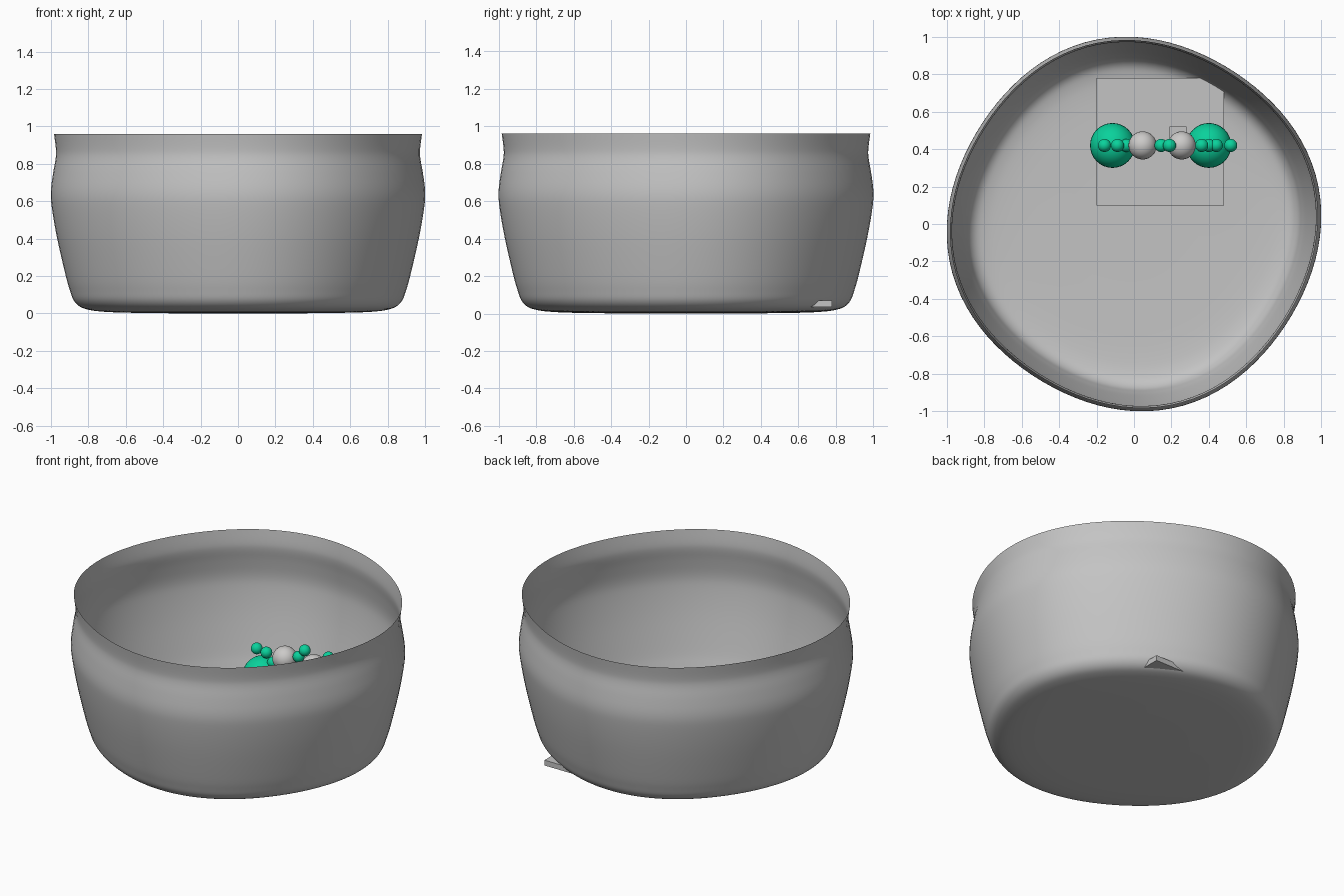
import bpy, bmesh, math

cube = bpy.data.objects.get("Cube")
if cube:
    bpy.data.objects.remove(cube, do_unlink=True)


def material(name, rgb):
    m = bpy.data.materials.new(name)
    m.use_nodes = True
    m.diffuse_color = (*rgb, 1)
    bsdf = next(n for n in m.node_tree.nodes if n.type == 'BSDF_PRINCIPLED')
    bsdf.inputs["Base Color"].default_value = (*rgb, 1)
    return m


GREY = material("bowl grey", (0.55, 0.55, 0.55))
PALE = material("pale grey", (0.60, 0.59, 0.58))
GREEN = material("sea green", (0.003, 0.64, 0.33))


def add(name, bm, mat, smooth=True):
    me = bpy.data.meshes.new(name)
    bmesh.ops.recalc_face_normals(bm, faces=bm.faces)
    for f in bm.faces:
        f.smooth = smooth
    bm.to_mesh(me)
    bm.free()
    me.materials.append(mat)
    ob = bpy.data.objects.new(name, me)
    bpy.context.collection.objects.link(ob)
    return ob


def spline(pts, steps=4):
    # smooth curve through the profile points
    out = []
    for i in range(len(pts) - 1):
        p = [pts[max(0, min(len(pts) - 1, i + k))] for k in (-1, 0, 1, 2)]
        for s in range(steps):
            t = s / steps
            out.append([0.5 * (2 * b + (c - a) * t + (2 * a - 5 * b + 4 * c - d) * t * t
                               + (3 * b - a - 3 * c + d) * t ** 3) for a, b, c, d in zip(*p)])
    return out + [list(pts[-1])]


# Bowl: thin open shell, slightly four-sided and twisted in plan
PROFILE = [(0.3, 0.0), (0.6, 0.004), (0.73, 0.01), (0.80, 0.02), (0.846, 0.037),
           (0.878, 0.07), (0.897, 0.12), (0.92, 0.2), (0.966, 0.4), (0.994, 0.56),
           (1.0, 0.65), (0.988, 0.75), (0.974, 0.83), (0.973, 0.88), (0.983, 0.96)]
N = 96
bm = bmesh.new()
rings = []
for r, z in spline(PROFILE):
    ring = []
    for i in range(N):
        a = 2 * math.pi * i / N
        k = r * (0.99 + 0.01 * math.cos(4 * a) + 0.0125 * math.sin(4 * a))
        ring.append(bm.verts.new((k * math.cos(a), k * math.sin(a), z)))
    rings.append(ring)
bm.faces.new(rings[0])
for lo, hi in zip(rings, rings[1:]):
    for i in range(N):
        j = (i + 1) % N
        bm.faces.new((lo[i], lo[j], hi[j], hi[i]))
add("bowl", bm, GREY)


def box(name, x0, x1, y0, y1, z0, z1, mat):
    bm = bmesh.new()
    bmesh.ops.create_cube(bm, size=1)
    for v in bm.verts:
        v.co = (x1 if v.co.x > 0 else x0, y1 if v.co.y > 0 else y0, z1 if v.co.z > 0 else z0)
    add(name, bm, mat, False)


# Base slab, one corner passes through the bowl wall
box("base_slab", -0.2, 0.48, 0.10, 0.78, 0.035, 0.07, GREY)
box("small_block", 0.19, 0.28, 0.43, 0.52, 0.07, 0.16, GREY)


def ball(name, x, z, r, mat):
    bm = bmesh.new()
    bmesh.ops.create_uvsphere(bm, u_segments=32, v_segments=16, radius=r)
    bmesh.ops.translate(bm, verts=bm.verts, vec=(x, 0.42, z))
    add(name, bm, mat)


# Large and medium balls in a row
for side, xb, xm in (("right", -0.115, 0.046), ("left", 0.40, 0.255)):
    ball("large_ball_" + side, xb, 0.265, 0.12, GREEN)
    ball("medium_ball_" + side, xm, 0.42, 0.075, PALE)

# Chains of small balls reaching out from the medium balls
CHAINS = [(-0.158, 0.43), (-0.088, 0.422), (-0.04, 0.37), (0.145, 0.457), (0.19, 0.51),
          (0.362, 0.51), (0.40, 0.44), (0.44, 0.44), (0.517, 0.46)]
for i, (x, z) in enumerate(CHAINS):
    ball(f"small_ball_{i + 1}", x, z, 0.035, GREEN)
